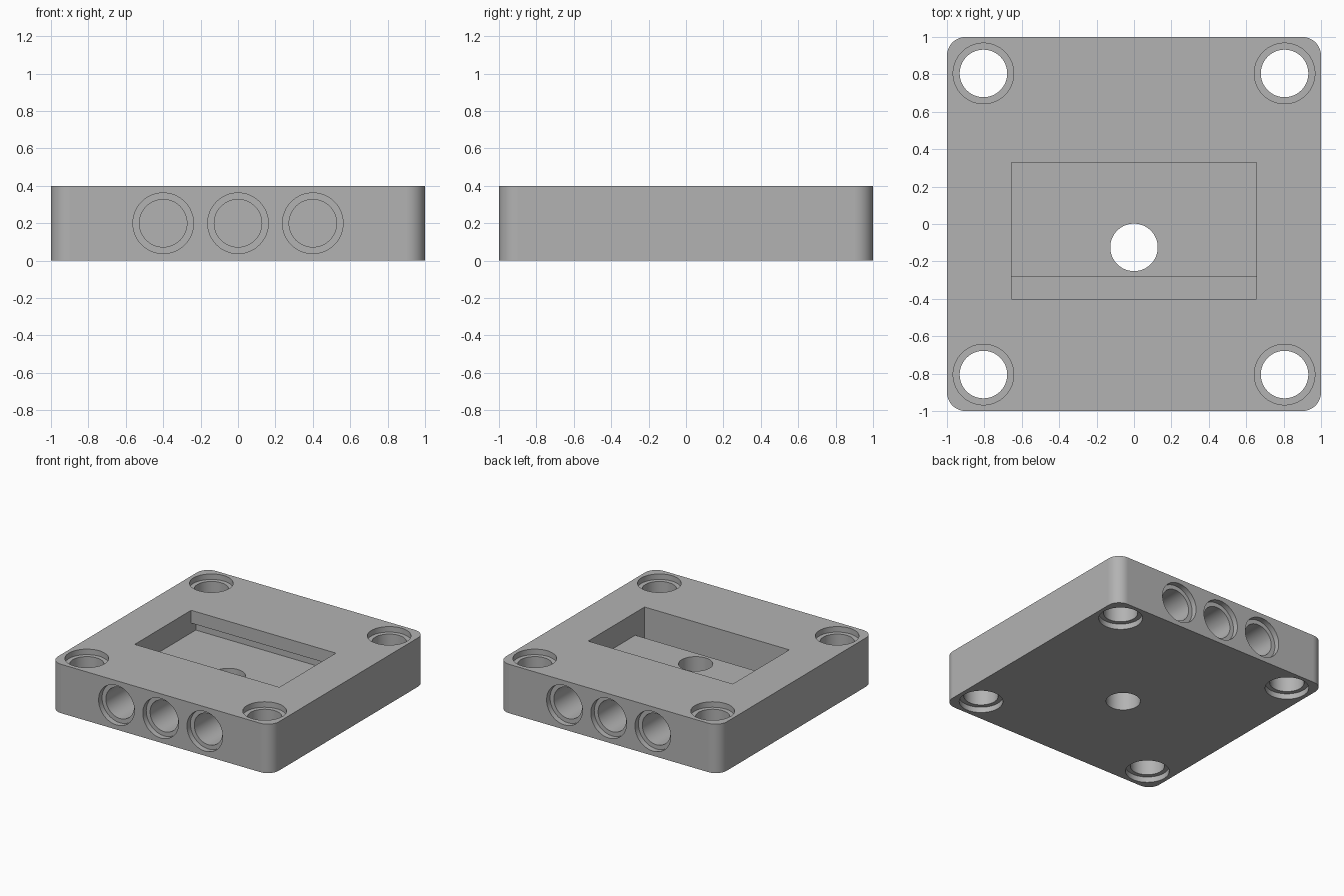
import bpy
import bmesh
from math import pi
from mathutils import Matrix, Vector

HEIGHT = 0.4
HOLE_R, RIM_R, RIM_DEPTH = 0.127, 0.162, 0.045

old = bpy.data.objects.get("Cube")
if old:
    bpy.data.objects.remove(old)

# single grey plastic
grey = bpy.data.materials.new("plain_grey")
grey.use_nodes = True
colour = (0.45, 0.45, 0.45, 1)
grey.diffuse_color = colour
grey.node_tree.nodes["Principled BSDF"].inputs["Base Color"].default_value = colour


def make_object(name, bm):
    bmesh.ops.recalc_face_normals(bm, faces=bm.faces)
    mesh = bpy.data.meshes.new(name)
    bm.to_mesh(mesh)
    bm.free()
    mesh.materials.append(grey)
    obj = bpy.data.objects.new(name, mesh)
    bpy.context.collection.objects.link(obj)
    return obj


def lathe(name, profile, matrix, steps=64):
    """Closed solid turned about its own z axis from (radius, height) points."""
    bm = bmesh.new()
    verts = [bm.verts.new((r, 0, h)) for r, h in profile]
    edges = [bm.edges.new(pair) for pair in zip(verts, verts[1:])]
    bmesh.ops.spin(bm, geom=verts + edges, cent=(0, 0, 0), axis=(0, 0, 1),
                   angle=2 * pi, steps=steps, use_duplicate=False)
    bmesh.ops.remove_doubles(bm, verts=bm.verts, dist=1e-4)
    bm.transform(matrix)
    return make_object(name, bm)


def extrude_x(name, profile, half_width):
    """Solid extruded along x from (y, z) points."""
    bm = bmesh.new()
    face = bm.faces.new([bm.verts.new((-half_width, y, z)) for y, z in profile])
    ext = bmesh.ops.extrude_face_region(bm, geom=[face])["geom"]
    moved = [v for v in ext if isinstance(v, bmesh.types.BMVert)]
    bmesh.ops.translate(bm, verts=moved, vec=(2 * half_width, 0, 0))
    return make_object(name, bm)


# block with rounded vertical corners
bm = bmesh.new()
bmesh.ops.create_cube(bm, size=1, matrix=Matrix.Translation((0, 0, HEIGHT / 2))
                      @ Matrix.Diagonal((2, 2, HEIGHT, 1)))
upright = [e for e in bm.edges
           if abs(e.verts[0].co.z - e.verts[1].co.z) > HEIGHT / 2]
bmesh.ops.bevel(bm, geom=upright, offset=0.1, segments=12, profile=0.5,
                affect='EDGES')
block = make_object("mounting_block", bm)

cutters = []

# corner holes, recessed at both ends
through = [(0, -0.1), (RIM_R, -0.1), (RIM_R, RIM_DEPTH), (HOLE_R, RIM_DEPTH),
           (HOLE_R, HEIGHT - RIM_DEPTH), (RIM_R, HEIGHT - RIM_DEPTH),
           (RIM_R, HEIGHT + 0.1), (0, HEIGHT + 0.1)]
for x in (-0.805, 0.805):
    for y in (-0.805, 0.805):
        cutters.append(lathe("corner_hole_cutter", through,
                             Matrix.Translation((x, y, 0))))

# blind recessed holes in the front and back
blind = [(0, -0.1), (RIM_R, -0.1), (RIM_R, RIM_DEPTH), (HOLE_R, RIM_DEPTH),
         (HOLE_R, 0.4), (0, 0.4)]
for side in (-1, 1):
    for x in (-0.4, 0, 0.4):
        place = (Matrix.Translation((x, side, HEIGHT / 2))
                 @ Matrix.Rotation(side * pi / 2, 4, 'X'))
        cutters.append(lathe("side_hole_cutter", blind, place))

# pocket with a deep front groove and an undercut rear lip
pocket = [(-0.4, 0.5), (-0.4, 0.1), (-0.28, 0.1), (-0.28, 0.215),
          (0.39, 0.215), (0.39, 0.295), (0.33, 0.295), (0.33, 0.5)]
cutters.append(extrude_x("pocket_cutter", pocket, 0.655))

# plain hole through the pocket floor
floor_hole = [(0, -0.1), (HOLE_R, -0.1), (HOLE_R, 0.28), (0, 0.28)]
cutters.append(lathe("floor_hole_cutter", floor_hole,
                     Matrix.Translation((0, -0.125, 0))))

# cut everything out of the block
bpy.context.view_layer.objects.active = block
for cutter in cutters:
    cutter.hide_render = True
    cut = block.modifiers.new("cut", 'BOOLEAN')
    cut.operation = 'DIFFERENCE'
    cut.solver = 'EXACT'
    cut.object = cutter
    bpy.ops.object.modifier_apply(modifier=cut.name)
    bpy.data.objects.remove(cutter)

# smooth curved walls, keep the flat planes flat
bpy.ops.object.select_all(action='DESELECT')
block.select_set(True)
bpy.ops.object.shade_smooth_by_angle(angle=pi / 6)
for face in block.data.polygons:
    if max(abs(c) for c in face.normal) > 0.9999:
        face.use_smooth = False
